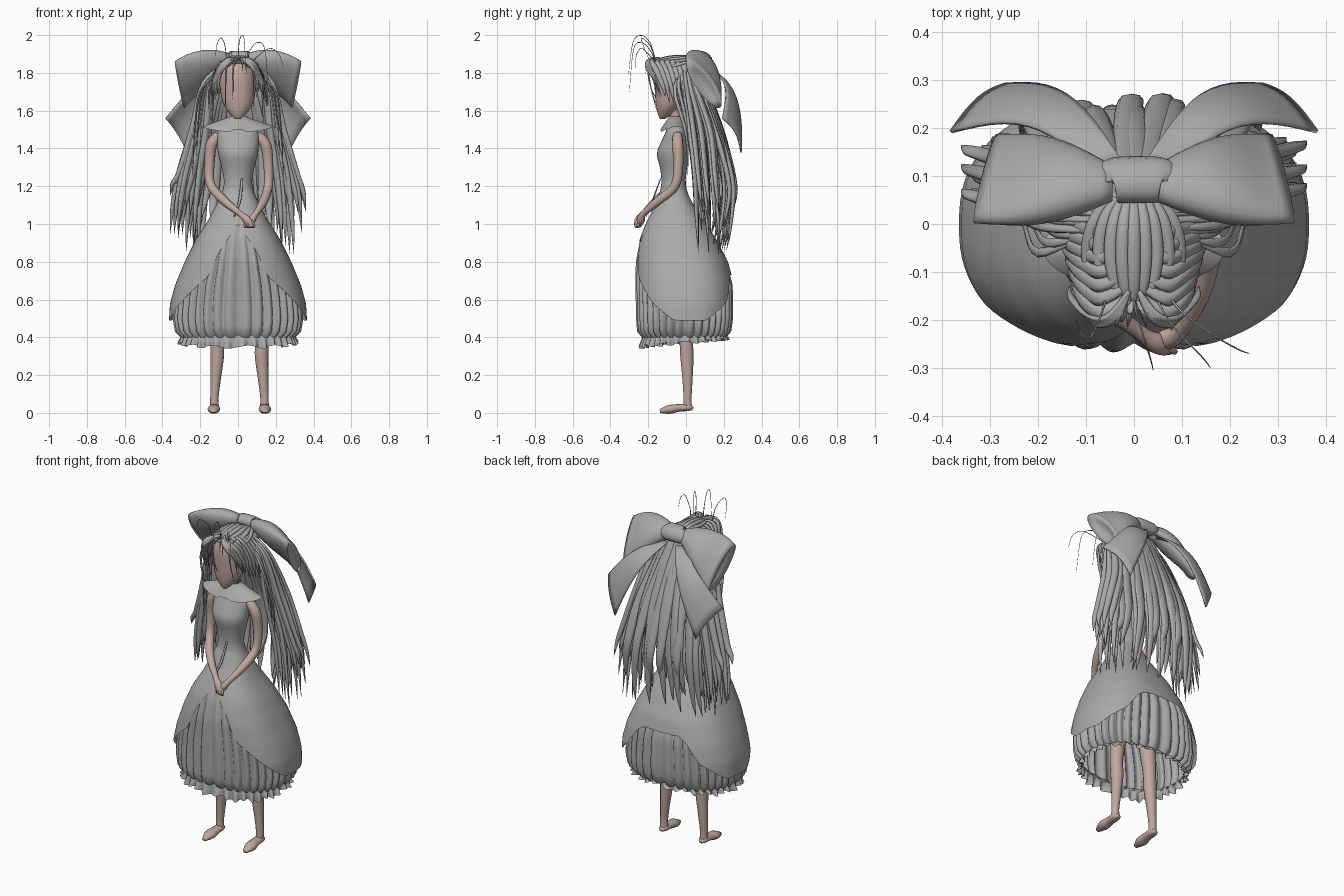
import bpy, bmesh, math, random
from mathutils import Vector as V

if "Cube" in bpy.data.objects:
    bpy.data.objects.remove(bpy.data.objects["Cube"])
random.seed(4)

def mat(name, c):
    m = bpy.data.materials.new(name)
    m.diffuse_color = (*c, 1)
    m.use_nodes = True
    m.node_tree.nodes["Principled BSDF"].inputs["Base Color"].default_value = m.diffuse_color
    return m
GREY = mat("soft_grey", (0.40, 0.40, 0.40))
SKIN = mat("pale_skin", (0.53, 0.385, 0.34))

def build(name, bm, *mats):
    bmesh.ops.recalc_face_normals(bm, faces=bm.faces)
    me = bpy.data.meshes.new(name)
    bm.to_mesh(me)
    bm.free()
    for m in mats:
        me.materials.append(m)
    for p in me.polygons:
        p.use_smooth = True
    ob = bpy.data.objects.new(name, me)
    bpy.context.collection.objects.link(ob)
    return ob

def grid(bm, rows, closed=True, caps=False):
    """Skin a list of point rows with quads."""
    vs = [[bm.verts.new(p) for p in r] for r in rows]
    n = len(vs[0])
    for a, b in zip(vs, vs[1:]):
        for i in range(n if closed else n - 1):
            j = (i + 1) % n
            bm.faces.new((a[i], a[j], b[j], b[i]))
    if caps:
        bm.faces.new(vs[0])
        bm.faces.new(vs[-1])

def lerp_table(t, x):
    """Piecewise linear lookup; the table's first column rises."""
    for a, b in zip(t, t[1:]):
        if x <= b[0]:
            k = max(0, (x - a[0]) / (b[0] - a[0]))
            return [p + (q - p) * k for p, q in zip(a[1:], b[1:])]
    return list(t[-1][1:])

def smooth(pts, k):
    """Catmull-Rom points (position plus radius)."""
    p = [pts[0]] + pts + [pts[-1]]
    out = []
    for i in range(1, len(p) - 2):
        for s in range(k):
            t = s / k
            out.append([0.5 * (2*b + (c-a)*t + (2*a-5*b+4*c-d)*t*t + (3*b-a-3*c+d)*t**3)
                        for a, b, c, d in zip(*p[i-1:i+3])])
    return out + [list(pts[-1])]

def tube(bm, pts, flat=1, ref=(0, 1, 0), n=8, k=5):
    """Tapered tube through (x, y, z, r) points, flattened along ref."""
    q = smooth(pts, k)
    rows = []
    for i, p in enumerate(q):
        t = V(q[min(i+1, len(q)-1)][:3]) - V(q[max(i-1, 0)][:3])
        side = t.cross(V(ref)).normalized()
        oth = side.cross(t).normalized()
        r = max(p[3], 0.0008)
        rows.append([V(p[:3]) + side*r*math.cos(2*math.pi*j/n) + oth*r*flat*math.sin(2*math.pi*j/n)
                     for j in range(n)])
    grid(bm, rows, True, True)

def loft(bm, secs, n=28):
    """Stack of ellipses (cy, z, rx, ry)."""
    grid(bm, [[(s[2]*math.sin(2*math.pi*i/n), s[0]-s[3]*math.cos(2*math.pi*i/n), s[1])
               for i in range(n)] for s in smooth(secs, 3)], True, True)

# head, hair-coloured at the back
bm = bmesh.new()
loft(bm, [(-.125, 1.555, .012, .012), (-.11, 1.585, .045, .04), (-.088, 1.64, .08, .072),
          (-.068, 1.72, .095, .098), (-.062, 1.79, .095, .103), (-.06, 1.85, .07, .08), (-.06, 1.88, .02, .025)])
head = build("head", bm, SKIN, GREY)
for p in head.data.polygons:
    p.material_index = 1 if p.center.y > -.02 and p.center.z > 1.62 else 0
bm = bmesh.new()
tube(bm, [(0, -.045, 1.46, .035), (0, -.05, 1.54, .03), (0, -.07, 1.63, .034)])
build("neck", bm, SKIN)

# bodice
bm = bmesh.new()
loft(bm, [(-.05, 1.53, .05, .045), (-.052, 1.49, .105, .055), (-.062, 1.43, .11, .072), (-.07, 1.37, .105, .084),
          (-.066, 1.29, .085, .07), (-.066, 1.21, .075, .065), (-.064, 1.13, .1, .085)])
build("bodice", bm, GREY)

# cape collar, a flared ring that droops at the front
bm = bmesh.new()
rows = []
for v in range(7):
    t = v / 6
    row = []
    for i in range(48):
        a = 2*math.pi*i/48
        f = math.cos(a)
        row.append(((.042 + .148*t)*math.sin(a), -.05 - (.04 + .045*t)*f,
                    1.568 - .052*t - .03*t*abs(f)**1.5 + .015*t*max(0, f-.97)/.03))
    rows.append(row)
grid(bm, rows)
build("collar", bm, GREY)

# skirts: z -> half width, front y, back y
PROF = [(.48, .366, -.265, .262), (.58, .36, -.272, .265), (.68, .332, -.272, .255), (.8, .282, -.27, .222),
        (.92, .222, -.248, .16), (1.02, .158, -.205, .095), (1.1, .115, -.165, .04), (1.18, .078, -.135, 0)]
UNDER = [(.4, .3, -.23, .21), (.43, .33, -.255, .235), (.5, .342, -.26, .245), (.6, .332, -.262, .245)] + \
        [(z, w*.95, f*.97, b*.95) for z, w, f, b in PROF[2:6]]
HEM = [(0, 1.0), (18, .86), (26, .72), (55, .58), (80, .49), (110, .49), (142, .59), (155, .7), (163, .73), (180, .73)]

def ring_point(prof, a, z, grow=0):
    w, f, b = lerp_table(prof, z)
    pw = lambda c: math.copysign(abs(c)**.82, c)
    return ((w+grow)*pw(math.sin(a)), (f+b)/2 - ((b-f)/2+grow)*pw(math.cos(a)), z)

bm = bmesh.new()
N = 96
rows = []
for v in range(25):
    row = []
    for i in range(N):
        a = 2*math.pi*i/N
        hem = lerp_table(HEM, math.degrees(min(a, 2*math.pi-a)))[0]
        row.append(ring_point(PROF, a, 1.18 + (hem-1.18)*v/24))
    rows.append(row)
grid(bm, rows)
build("overskirt", bm, GREY)

bm = bmesh.new()
N, PLEATS = 360, 36
rows = []
for v in range(21):
    z = 1.02 - .62*v/20
    rows.append([ring_point(UNDER, 2*math.pi*i/N, z,
                 .02*min(1, (1.08-z)*3)*(abs(math.sin(math.pi*PLEATS*i/N))-.75)) for i in range(N)])
grid(bm, rows)
build("pleated_underskirt", bm, GREY)

# hem ruffle, lower at the front
bm = bmesh.new()
rows = []
for v in range(5):
    t = v / 4
    row = []
    for i in range(N):
        a = 2*math.pi*i/N
        x, y, z = ring_point(UNDER, a, .405, -.008 + .012*t + .014*t*math.sin(36*a))
        row.append((x, y, .415 - t*(.045 + .022*math.cos(a)) + .008*t*math.sin(13*a)))
    rows.append(row)
grid(bm, rows)
build("hem_ruffle", bm, GREY)

# waist ribbon
bm = bmesh.new()
tube(bm, [(.02, -.135, 1.24, .005), (.01, -.175, 1.13, .008), (-.02, -.21, 1.04, .004)], .5)
build("waist_ribbon", bm, GREY)

# legs and feet
for s, ax, lx, nm in ((-1, -.125, -.11, "left"), (1, .14, .125, "right")):
    bm = bmesh.new()
    tube(bm, [(s*.065, -.02, .98, .06), (s*.095, -.01, .65, .052), (lx, 0, .4, .037), (lx, .005, .3, .036),
              (ax-s*.006, .008, .17, .027), (ax, .008, .08, .022), (ax, .008, .03, .024)], n=14)
    tube(bm, [(ax, .036, .02, .012), (ax, .015, .028, .026), (ax, -.04, .026, .029),
              (ax+s*.003, -.09, .018, .033), (ax+s*.003, -.138, .009, .014)], .7, (0, 0, 1), 12)
    build(nm + "_leg", bm, SKIN)

# arms with clasped hands
ARMS = {"left": [(-.1, -.045, 1.47, .025), (-.14, -.045, 1.42, .03), (-.15, -.04, 1.32, .026), (-.145, -.06, 1.21, .024),
                 (-.08, -.15, 1.13, .023), (.01, -.225, 1.055, .016), (.05, -.25, 1.02, .022), (.075, -.262, .985, .012)],
        "right": [(.1, -.045, 1.47, .025), (.145, -.045, 1.42, .03), (.16, -.04, 1.32, .026), (.16, -.06, 1.2, .024),
                  (.135, -.15, 1.12, .023), (.095, -.225, 1.055, .016), (.07, -.24, 1.02, .022), (.045, -.248, .99, .012)]}
for nm, pts in ARMS.items():
    bm = bmesh.new()
    tube(bm, pts, n=12)
    s = 1 if nm == "left" else -1
    for i in range(4):
        x, y, z = pts[-2][:3]
        o = (i - 1.5)*.011
        tube(bm, [(x+o, y-.006, z, .008), (x+s*.018+o, y-.016, z-.022, .007), (x+s*.022+o*.7, y-.013, z-.04, .004)], n=6, k=3)
    build(nm + "_arm", bm, SKIN)

# bow: knot, puffed drooping loops and hanging tails
nrm = V((0, .576, .818))
bm = bmesh.new()
tube(bm, [(-.045, .088, 1.872, .042), (-.035, .092, 1.872, .052), (.05, .092, 1.872, .052), (.06, .088, 1.872, .042)],
     .75, nrm, 14)
build("bow_knot", bm, GREY)
for s, nm in ((-1, "left"), (1, "right")):
    bm = bmesh.new()
    rows = []
    for u in range(13):
        t = u / 12
        c = V((s*(.045+.265*t), .085+.01*t, 1.868-.04*t-.09*t*t))
        d = V((0, .75-.17*t, -.66-.15*t)).normalized()
        n = V((0, -d.z, d.y))
        w = .042 + .108*math.sin(t*1.5)
        th = .03 + .03*math.sin(math.pi*min(t, .85))
        rows.append([c + d*w*math.cos(a) + n*th*math.sin(a) - V((s*.025*t*math.cos(a), 0, 0))
                     for a in [2*math.pi*j/24 for j in range(24)]])
    end = V((s*.3, .095, 1.738))
    rows.append([p.lerp(end, .35) - V((s*.02, 0, 0)) for p in rows[-1]])  # folded-in rim
    grid(bm, rows, True, True)
    build(nm + "_bow_loop", bm, GREY)
    bm = bmesh.new()
    rows = []
    A, B, C, D = V((.03, .14, 1.83)), V((.08, .11, 1.82)), V((.385, .195, 1.56)), V((.27, .295, 1.38))
    for u in range(13):
        t = u / 12
        row = []
        for j in range(9):
            q = j / 8
            p = A.lerp(D, t).lerp(B.lerp(C, t), q) + V((-.01, .055, .05))*math.sin(math.pi*t)
            p += V((0, .02, .015))*math.sin(math.pi*q)*t
            row.append((s*p.x, p.y, p.z))
        rows.append(row)
    grid(bm, rows, False)
    ob = build(nm + "_bow_tail", bm, GREY)
    ob.modifiers.new("thickness", "SOLIDIFY").thickness = .008

# long hair down the back, two layers of broad pointed locks
R = random.uniform
bm = bmesh.new()
for layer in range(2):
    for i in range(13):
        s = (i - 6)/6 + R(-.05, .05)
        y = -.05*layer - .03*s*s
        e = R(.84, 1.08)
        j = R(-.015, .015)
        tube(bm, [(s*.07, .05, 1.84, .014), (s*.13, .13+y, 1.66, .024), (s*.18+j, .21+y, 1.42, .03),
                  (s*.2+j*2, .25+y+j, 1.2, .026), (s*.21+j*3, .235+y+j, .35*1.2+.65*e, .016), (s*.22+j*3, .215+y+j, e, .001)],
             .5, (0, 1, 0), 8)
build("back_hair", bm, GREY)

# side hair bunches
for s, nm in ((-1, "left"), (1, "right")):
    bm = bmesh.new()
    for i in range(24):
        k, y = (i % 8)/7, [-.005, .04, .09][i//8] + R(-.012, .012)
        e = R(.83, 1.1) + .08*(k > .7)
        tube(bm, [(s*.07, -.01+y*.4, 1.84, .01), (s*(.135+.045*k), .0+y*.5, 1.74, .018),
                  (s*(.155+.085*k), .035+y, 1.5, .021), (s*(.185+.125*k), .06+y, 1.27, .019),
                  (s*(.205+.14*k), .07+y, .45*1.27+.55*e, .014), (s*(.21+.15*k), .08+y, e, .001)], .6, (.6*s, 1, 0), 7)
    build(nm + "_side_hair", bm, GREY)

# combed crown locks
bm = bmesh.new()
for i in range(9):
    s = (i - 4)/4
    tube(bm, [(s*.05, .055, 1.865, .01), (s*.085, 0, 1.885-.03*s*s, .014), (s*.095, -.07, 1.885-.05*s*s, .015),
              (s*.07, -.135, 1.872-.04*s*s, .013), (s*.03, -.18, 1.85, .004)], .6, (0, 0, 1), 7)
for s in (-1, 1):
    for i in range(7):  # swept locks over the temples
        k = i/6
        e = 1.68 - .14*max(0, k-.4)
        tube(bm, [(s*.01, -.15+.16*k, 1.868, .01), (s*.07, -.185+.17*k, 1.86, .015), (s*.108, -.16+.15*k, 1.82, .016),
                  (s*(.125+.03*k), -.125+.13*k, 1.74, .013), (s*(.13+.04*k), -.11+.13*k, e-.05*R(0, 1), .001)],
             .5, (s, -.3, .6), 7)
    for i in range(3):  # flyaway pieces at the sides
        tube(bm, [(s*.1, -.02, 1.8, .008), (s*(.16+.02*i), -.02-.02*i, 1.76-.03*i, .01),
                  (s*(.19+.02*i), 0, 1.6-.06*i, .008), (s*(.2+.02*i), .01, 1.42-.08*i, .001)], .5, (s, 0, 0), 6)
build("crown_hair", bm, GREY)

# parted fringe and fine strands over the face
bm = bmesh.new()
for s in (-1, 1):
    for i in range(5):
        k = i/4
        tube(bm, [(s*.01, -.14, 1.875, .008), (s*(.035+.02*k), -.195, 1.868, .012), (s*(.075+.02*k), -.21+.02*k, 1.83, .011),
                  (s*(.1+.03*k), -.175+.02*k, 1.77-.02*k, .008), (s*(.1+.035*k), -.15+.02*k, 1.7-.05*R(0, 1), .001)],
             .6, (0, 1, 0), 7)
for x, e in ((-.06, 1.6), (-.025, 1.66), (.075, 1.62)):
    tube(bm, [(x*.4, -.16, 1.87, .004), (x, -.2, 1.83, .005), (x*1.1, -.185, 1.72, .003), (x*1.1, -.155, e, .001)], n=5)
for x in (-.03, -.01, .02, .035):  # short spiky tuft
    tube(bm, [(x*.5, -.16, 1.86, .007), (x, -.19, 1.875, .007), (x*1.3, -.215, 1.83-x, .001)], .6, (0, 1, 0), 6)
build("fringe", bm, GREY)

# loose stray strands arching above the head
bm = bmesh.new()
for x0, x1, x2, top, y2, e in ((-.06, -.09, -.12, 1.985, -.2, 1.88), (.0, .02, .04, 1.998, -.305, 1.79),
                               (.05, .1, .16, 1.96, -.3, 1.7), (.08, .17, .24, 1.93, -.27, 1.82)):
    tube(bm, [(x0, -.16, 1.86, .003), (x0*.7+x1*.3, -.19, top-.04, .002), (x1, -.235, top, .0018),
              (x2*.7+x1*.3, (y2-.235)/2-.01, top-.035, .0016), (x2, y2, e, .0008)], n=5)
build("stray_strands", bm, GREY)
